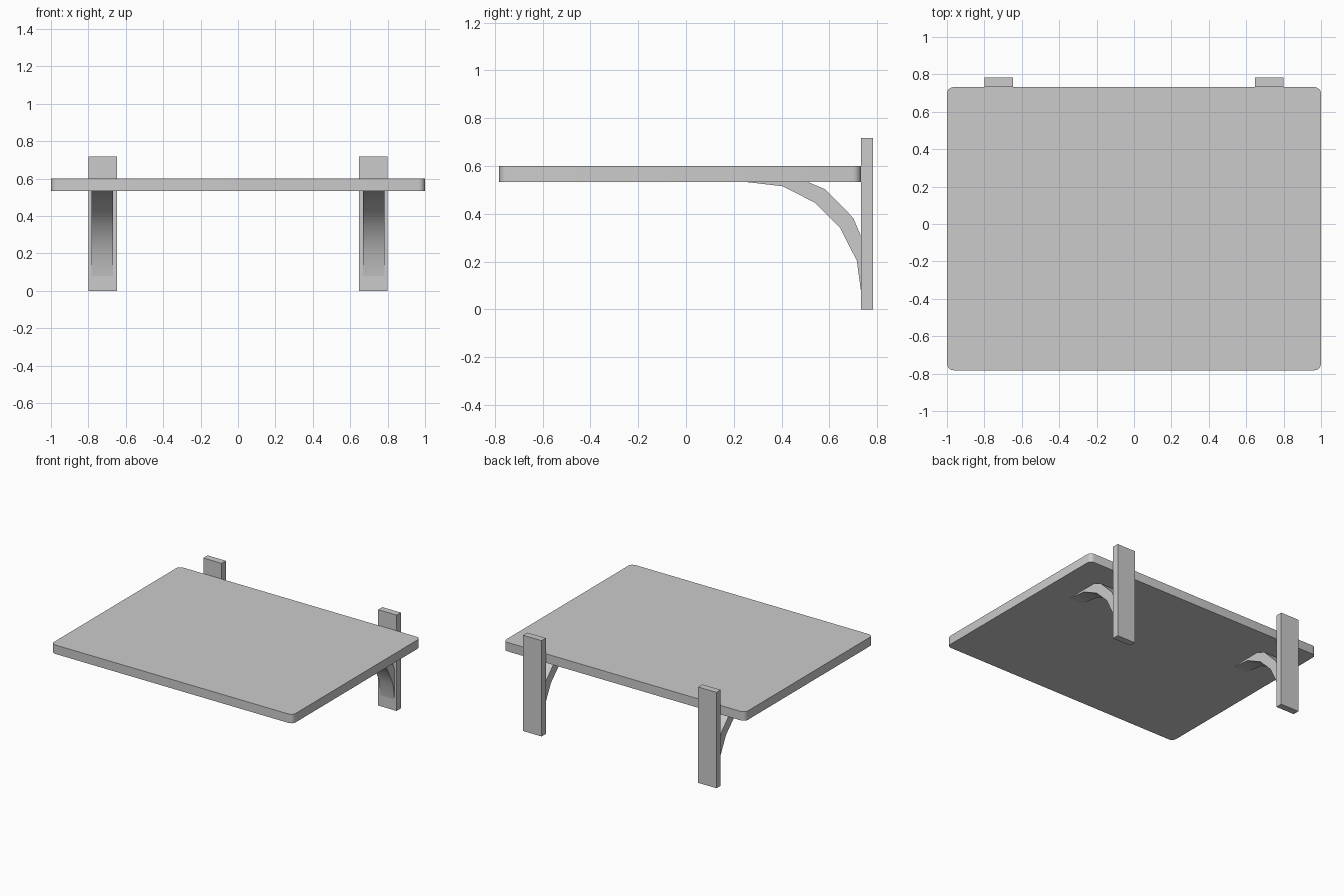
import bpy, bmesh
from mathutils import Matrix, Vector

if "Cube" in bpy.data.objects:
    bpy.data.objects.remove(bpy.data.objects["Cube"])


def finish(bm, name):
    bmesh.ops.recalc_face_normals(bm, faces=bm.faces)
    me = bpy.data.meshes.new(name)
    bm.to_mesh(me)
    bm.free()
    ob = bpy.data.objects.new(name, me)
    bpy.context.collection.objects.link(ob)
    bpy.context.view_layer.objects.active = ob
    for o in bpy.context.selected_objects:
        o.select_set(False)
    ob.select_set(True)
    bpy.ops.object.shade_smooth_by_angle(angle=0.55)
    return ob


def box(name, lo, hi, corner=0):
    lo, hi = Vector(lo), Vector(hi)
    bm = bmesh.new()
    bmesh.ops.create_cube(bm, size=1, matrix=Matrix.Translation((lo + hi) / 2)
                          @ Matrix.Diagonal((*(hi - lo), 1)))
    if corner:
        upright = [e for e in bm.edges
                   if abs(e.verts[0].co.z - e.verts[1].co.z) > 0.01]
        bmesh.ops.bevel(bm, geom=upright, offset=corner, segments=4,
                        profile=0.5, affect='EDGES')
    return finish(bm, name)


def extrude_x(name, profile, x0, x1):
    bm = bmesh.new()
    face = bm.faces.new([bm.verts.new((x0, y, z)) for y, z in profile])
    new = bmesh.ops.extrude_face_region(bm, geom=[face])["geom"]
    bmesh.ops.translate(bm, vec=(x1 - x0, 0, 0),
                        verts=[v for v in new if isinstance(v, bmesh.types.BMVert)])
    return finish(bm, name)


# Shelf board with rounded corners
box("shelf_board", (-1, -0.782, 0.533), (1, 0.732, 0.60), 0.035)

# Curved brace profile (y, z): underside first, then inner edge
BRACE = [(0.732, 0.08), (0.715, 0.203), (0.645, 0.342), (0.538, 0.447),
         (0.405, 0.515), (0.25, 0.533), (0.51, 0.533), (0.583, 0.502),
         (0.70, 0.383), (0.732, 0.307)]

# Wall plate and brace on each side
for side, s in (("left", -1), ("right", 1)):
    a, b = sorted((s * 0.648, s * 0.80))
    box(side + "_wall_plate", (a, 0.732, 0), (b, 0.782, 0.717))
    a, b = sorted((s * 0.667, s * 0.783))
    extrude_x(side + "_brace", BRACE, a, b)
